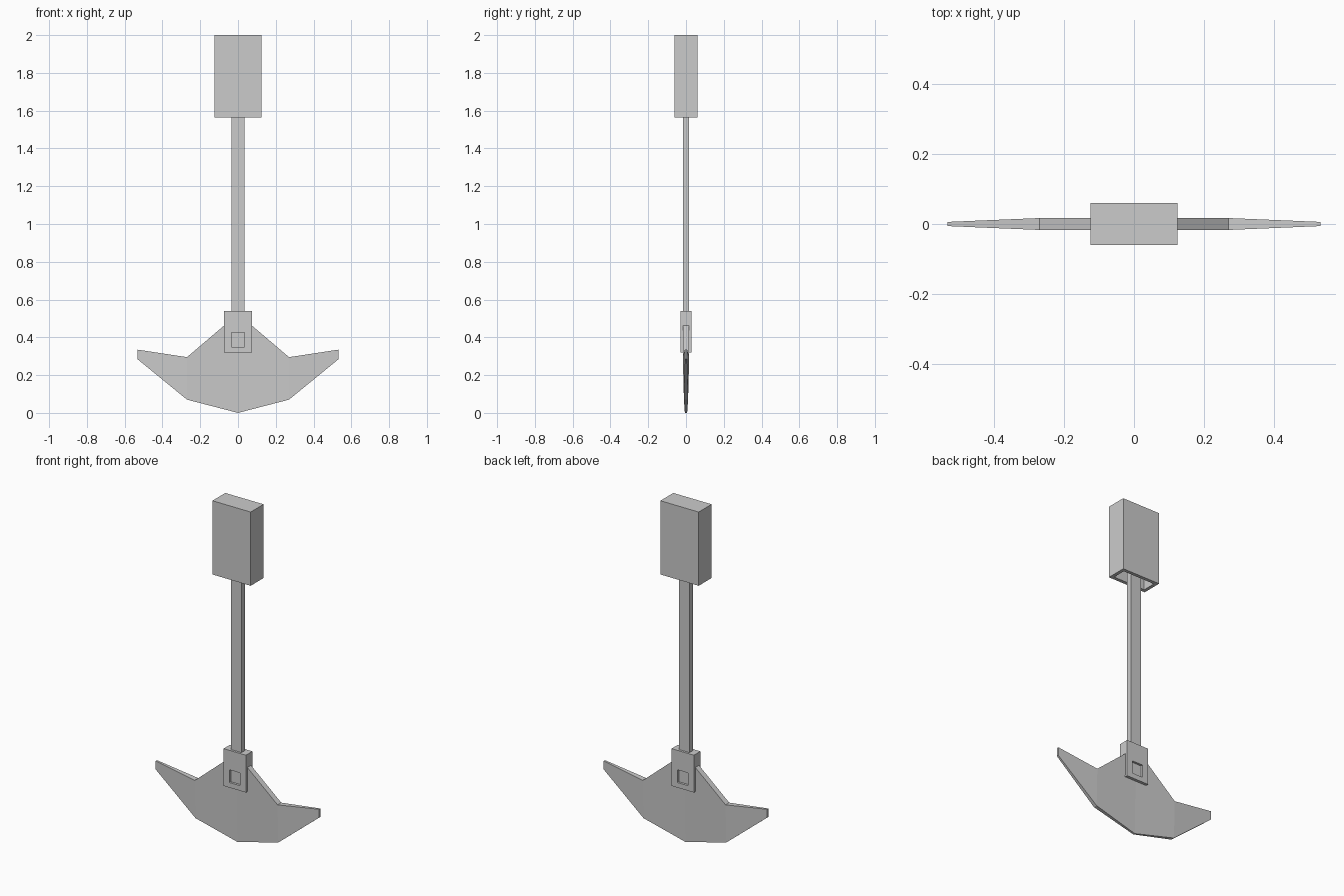
import bpy, bmesh

if "Cube" in bpy.data.objects:
    bpy.data.objects.remove(bpy.data.objects["Cube"])


def box(name, size, center):
    """Axis-aligned box with real dimensions."""
    bm = bmesh.new()
    bmesh.ops.create_cube(bm, size=1)
    bmesh.ops.scale(bm, vec=size, verts=bm.verts)
    bmesh.ops.translate(bm, vec=center, verts=bm.verts)
    return finish(name, bm)


def finish(name, bm):
    bmesh.ops.recalc_face_normals(bm, faces=bm.faces)
    mesh = bpy.data.meshes.new(name)
    bm.to_mesh(mesh)
    bm.free()
    obj = bpy.data.objects.new(name, mesh)
    bpy.context.collection.objects.link(obj)
    return obj


def pocket(obj, direction, margin_x, margin_other, depth):
    """Recess the face pointing along `direction`, leaving a rim around it."""
    bm = bmesh.new()
    bm.from_mesh(obj.data)
    bm.normal_update()
    face = next(f for f in bm.faces if f.normal.dot(direction) > 0.99)
    mid = face.calc_center_median()
    bmesh.ops.inset_region(bm, faces=[face], thickness=0.005)
    for v in face.verts:
        v.co.x = (1 if v.co.x > mid.x else -1) * margin_x
        axis = 1 if abs(direction[2]) > 0.5 else 2
        lo, hi = margin_other
        v.co[axis] = hi if v.co[axis] > mid[axis] else lo
    floor = bmesh.ops.extrude_discrete_faces(bm, faces=[face])["faces"][0]
    for v in floor.verts:
        for i in range(3):
            v.co[i] -= direction[i] * depth
    bm.to_mesh(obj.data)
    bm.free()


# Grip: block hollowed out from below
grip = box("grip", (0.25, 0.12, 0.435), (0, 0, 1.7825))
pocket(grip, (0, 0, -1), 0.105, (-0.04, 0.04), 0.41)

# Shaft running from the socket up into the grip
box("shaft", (0.07, 0.034, 1.5), (0, 0, 1.23))

# Socket with a square window on both faces
socket = box("socket", (0.146, 0.06, 0.22), (0, 0, 0.43))
for side in (-1, 1):
    pocket(socket, (0, side, 0), 0.035, (0.35, 0.425), 0.013)

# Blade: columns of (x, bottom z, bottom half-thickness, top z, top half-thickness)
half = [(0, 0.0, 0.006, 0.525, 0.017),
        (0.27, 0.07, 0.011, 0.295, 0.017),
        (0.533, 0.285, 0.006, 0.335, 0.006)]
columns = [(-x, *rest) for x, *rest in reversed(half[1:])] + half
bm = bmesh.new()
rings = [[bm.verts.new(p) for p in ((x, -b, zb), (x, b, zb), (x, t, zt), (x, -t, zt))]
         for x, zb, b, zt, t in columns]
for left, right in zip(rings, rings[1:]):
    for i in range(4):
        j = (i + 1) % 4
        bm.faces.new((left[i], left[j], right[j], right[i]))
bm.faces.new(rings[0])
bm.faces.new(rings[-1])
finish("blade", bm)
